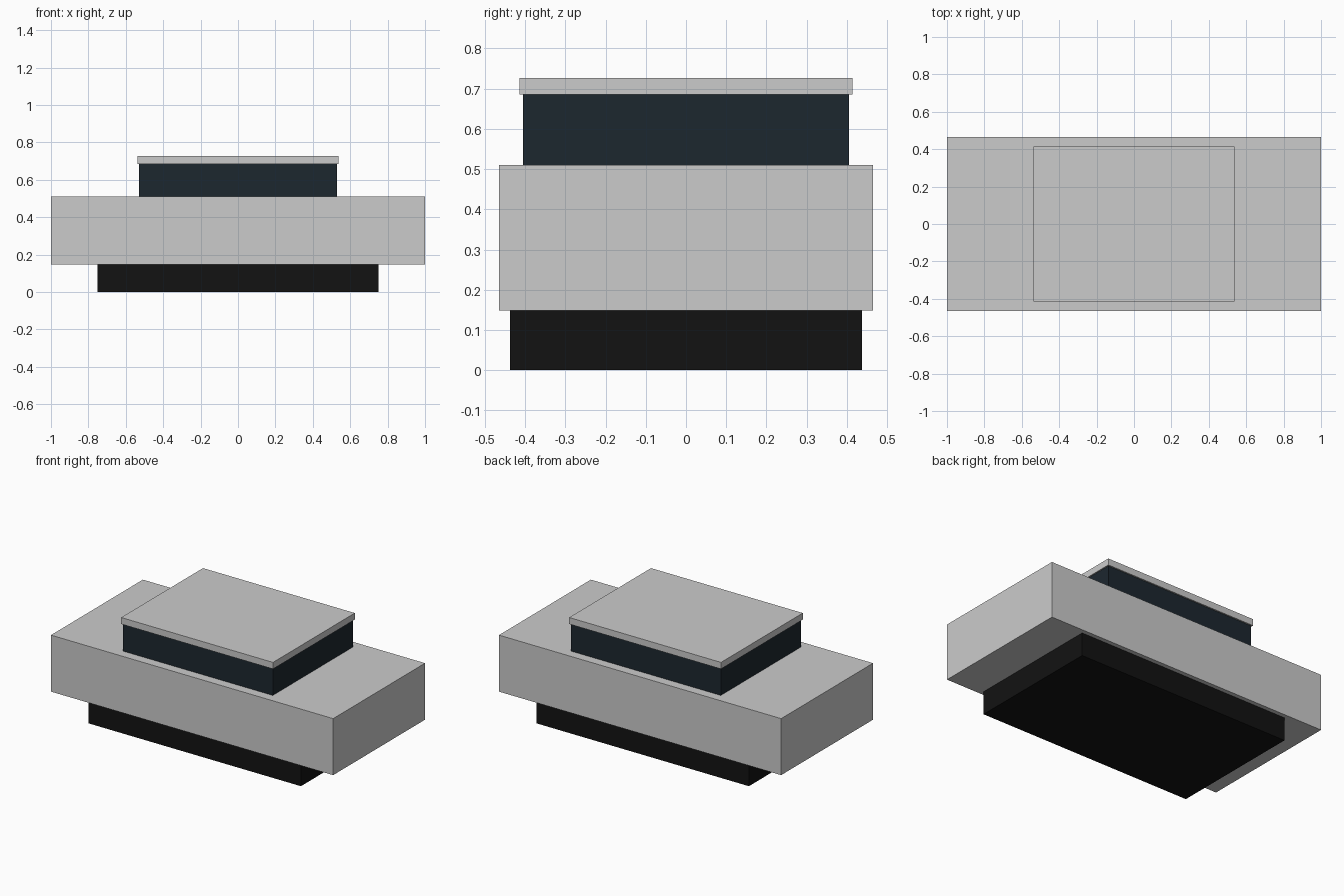
import bpy

if "Cube" in bpy.data.objects:
    bpy.data.objects.remove(bpy.data.objects["Cube"])


def material(name, rgb):
    m = bpy.data.materials.new(name)
    m.diffuse_color = (*rgb, 1)
    m.use_nodes = True
    m.node_tree.nodes["Principled BSDF"].inputs["Base Color"].default_value = m.diffuse_color
    return m


def box(name, half_x, half_y, z0, z1, mat=None):
    bpy.ops.mesh.primitive_cube_add(size=2, location=(0, 0, (z0 + z1) / 2))
    ob = bpy.context.object
    ob.name = name
    ob.scale = (half_x, half_y, (z1 - z0) / 2)
    bpy.ops.object.transform_apply(location=False, rotation=False, scale=True)
    if mat:
        ob.data.materials.append(mat)
    return ob


black = material("black_rubber", (0.006, 0.006, 0.006))
glass = material("dark_glass", (0.012, 0.02, 0.028))

# Undercarriage below the body
box("undercarriage", 0.752, 0.437, 0.0, 0.148, black)
# Main car body
box("body", 1.0, 0.465, 0.148, 0.51)
# Glazed cabin, reaching up inside the roof slab
box("cabin_windows", 0.53, 0.405, 0.51, 0.726, glass)
# Slightly overhanging roof slab
box("roof", 0.538, 0.414, 0.685, 0.727)
